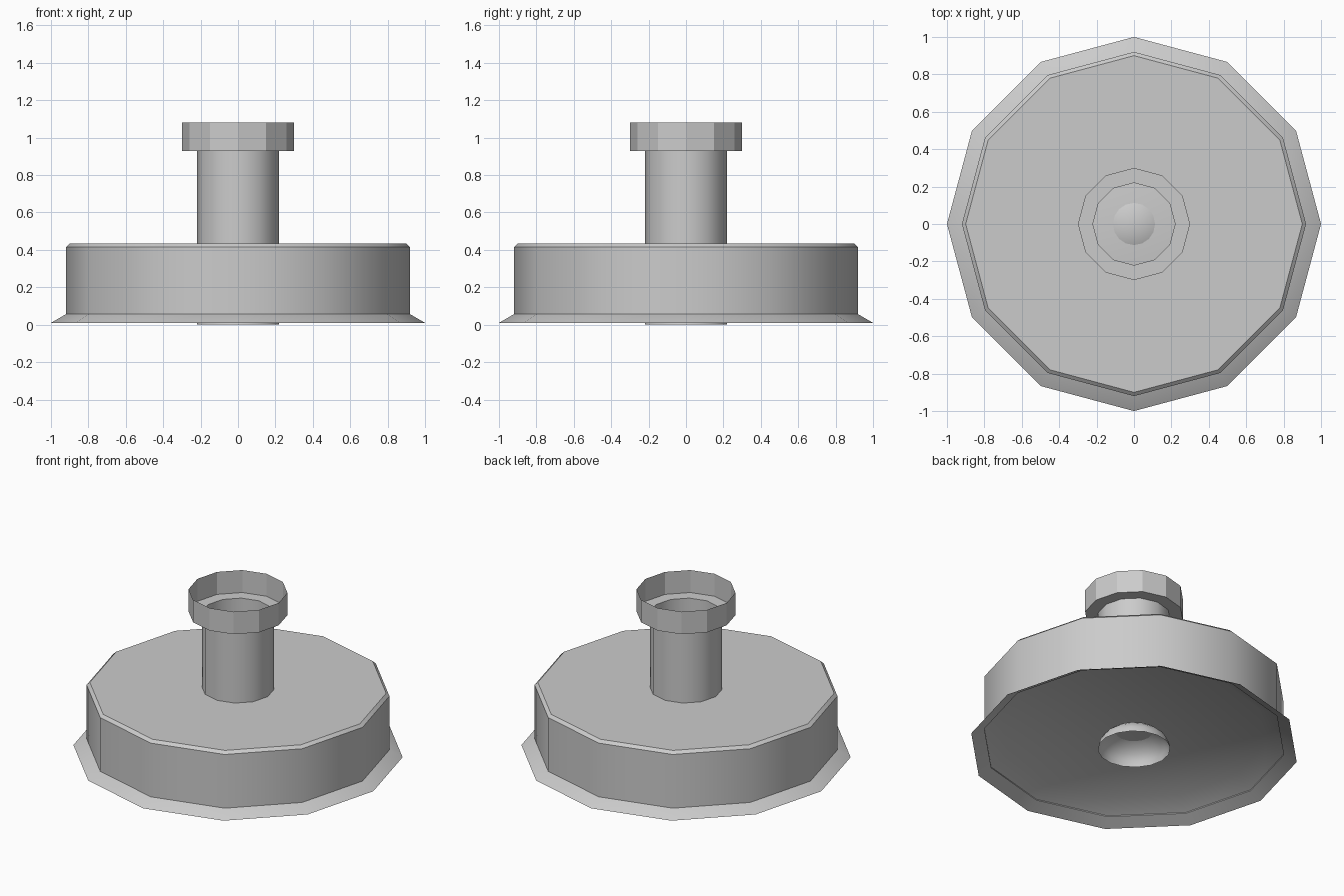
import bpy, bmesh, math

if "Cube" in bpy.data.objects:
    bpy.data.objects.remove(bpy.data.objects["Cube"])


def lathe(name, profile, sides=12, cap_first=False, smooth=40):
    """Revolve (radius, z) points about z; profile radii may end on the axis."""
    bm = bmesh.new()
    rings = []
    for r, z in profile:
        if r == 0:
            rings.append([bm.verts.new((0, 0, z))] * sides)
        else:
            rings.append([bm.verts.new((r * math.cos(2 * math.pi * i / sides),
                                        r * math.sin(2 * math.pi * i / sides), z))
                          for i in range(sides)])
    for a, b in zip(rings, rings[1:]):
        for i in range(sides):
            j = (i + 1) % sides
            quad = [a[i], a[j], b[j], b[i]]
            bm.faces.new(list(dict.fromkeys(quad)))
    if cap_first:
        bm.faces.new(rings[0][::-1])
    mesh = bpy.data.meshes.new(name)
    bm.to_mesh(mesh)
    bm.free()
    obj = bpy.data.objects.new(name, mesh)
    bpy.context.collection.objects.link(obj)
    if smooth:
        bpy.ops.object.select_all(action='DESELECT')
        obj.select_set(True)
        bpy.context.view_layer.objects.active = obj
        bpy.ops.object.shade_smooth_by_angle(angle=math.radians(smooth))
    return obj


# Recessed underside plate, flared rim, drum wall and flat top
lathe("drum_housing", [(0.81, 0.12), (1.0, 0.01), (0.92, 0.05), (0.92, 0.415),
                       (0.90, 0.433), (0.22, 0.433)], cap_first=True)

# Open hollow neck
lathe("neck_tube", [(0.22, 0.433), (0.22, 0.93)])

# Wider open collar with a ledge at its base
lathe("collar", [(0.22, 0.93), (0.30, 0.93), (0.30, 1.08)], smooth=0)

# Shallow open dome poking through the underside plate
dome = [(0.22 * math.cos(t * math.pi / 12), 0.14 * math.sin(t * math.pi / 12))
        for t in range(6)] + [(0, 0.14)]
lathe("base_dome", dome, sides=16)
